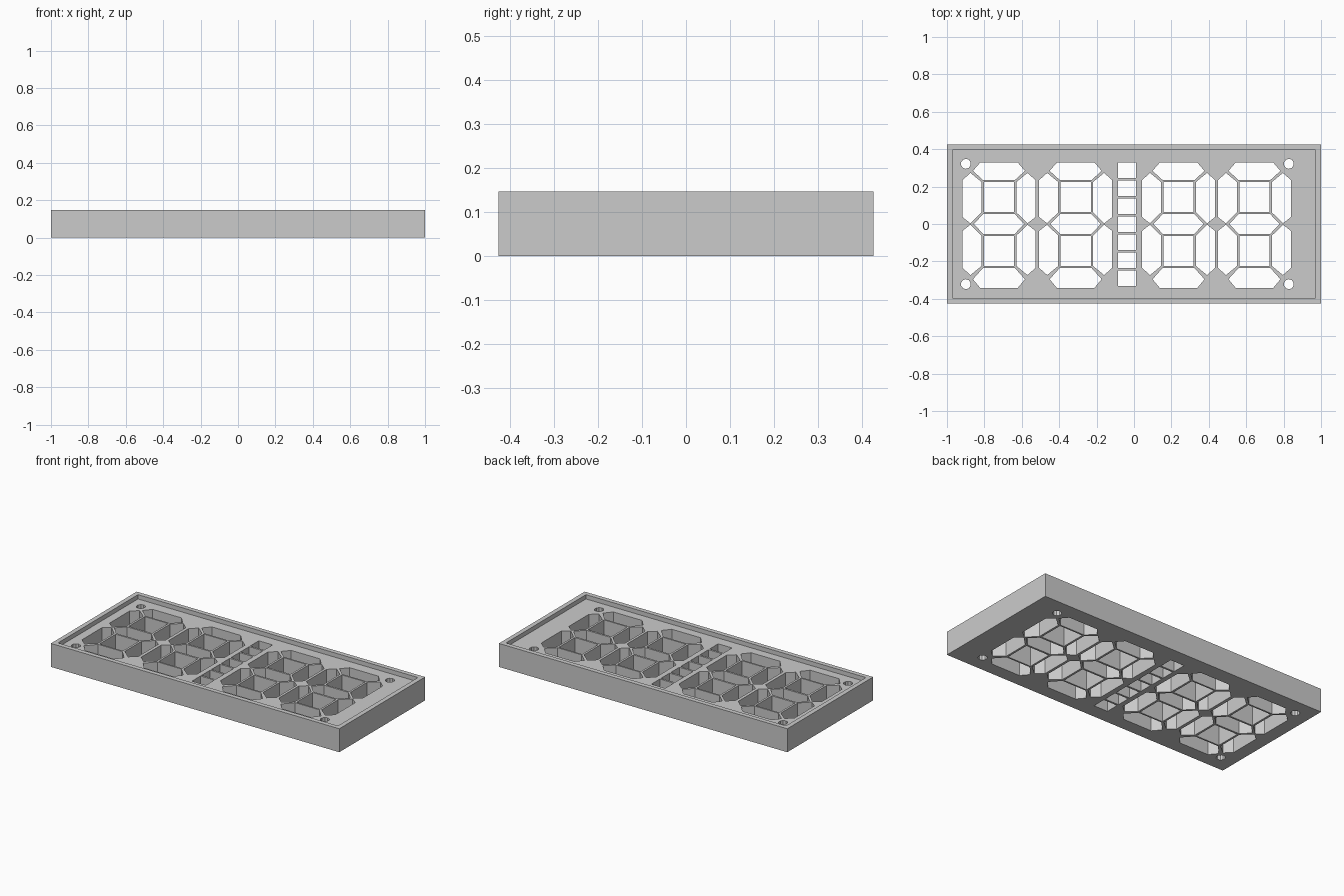
import bpy, bmesh
from math import sin, cos, pi
from mathutils import Matrix

cube = bpy.data.objects.get("Cube")
if cube:
    bpy.data.objects.remove(cube, do_unlink=True)

grey = bpy.data.materials.new("plain grey")
grey.use_nodes = True
COLOUR = (0.6, 0.6, 0.6, 1)
grey.diffuse_color = COLOUR
grey.node_tree.nodes["Principled BSDF"].inputs["Base Color"].default_value = COLOUR

WIDTH, DEPTH, HEIGHT = 2.0, 0.85, 0.147
RIM, RECESS = 0.029, 0.027


def finish(name, bm):
    bmesh.ops.recalc_face_normals(bm, faces=bm.faces[:])
    mesh = bpy.data.meshes.new(name)
    bm.to_mesh(mesh)
    bm.free()
    mesh.materials.append(grey)
    obj = bpy.data.objects.new(name, mesh)
    bpy.context.collection.objects.link(obj)
    return obj


def prism(bm, outline, z0=-0.1, z1=0.3):
    """Upright closed prism with the given plan outline."""
    low = [bm.verts.new((x, y, z0)) for x, y in outline]
    high = [bm.verts.new((x, y, z1)) for x, y in outline]
    bm.faces.new(low)
    bm.faces.new(high)
    for i in range(len(low)):
        bm.faces.new((low[i - 1], low[i], high[i], high[i - 1]))


def box(x0, x1, y0, y1):
    return [(x0, y0), (x1, y0), (x1, y1), (x0, y1)]


def subtract(target, cutter):
    cutter.hide_render = True
    mod = target.modifiers.new("cut", "BOOLEAN")
    mod.operation, mod.solver, mod.object = "DIFFERENCE", "EXACT", cutter
    bpy.context.view_layer.objects.active = target
    bpy.ops.object.modifier_apply(modifier=mod.name)
    bpy.data.objects.remove(cutter, do_unlink=True)


# Display frame: solid slab
bm = bmesh.new()
bmesh.ops.create_cube(bm, size=1, matrix=Matrix.Translation((0, 0, HEIGHT / 2))
                      @ Matrix.Diagonal((WIDTH, DEPTH, HEIGHT, 1)))
frame = finish("display_frame", bm)

# Shallow recess that leaves a raised rim
bm = bmesh.new()
hx, hy = WIDTH / 2 - RIM, DEPTH / 2 - RIM
prism(bm, box(-hx, hx, -hy, hy), z0=HEIGHT - RECESS)
subtract(frame, finish("recess_cutter", bm))

# Seven-segment openings, with a window inside each loop
bar = [(-0.1, 0.329), (0.1, 0.329), (0.139, 0.284),
       (0.084, 0.234), (-0.084, 0.234), (-0.139, 0.284)]
side = [(0.152, 0.273), (0.195, 0.235), (0.195, 0.037),
        (0.153, 0.004), (0.094, 0.061), (0.094, 0.225)]
middle = [(-0.135, 0), (-0.084, -0.053), (0.084, -0.053),
          (0.135, 0), (0.084, 0.053), (-0.084, 0.053)]
window = box(-0.081, 0.081, 0.065, 0.224)

cut = bmesh.new()
for cx in (-0.722, -0.312, 0.238, 0.644):
    prism(cut, [(cx + x, y) for x, y in middle])
    for sy in (1, -1):
        stretch = 1.04 if sy < 0 else 1     # lower bar is slightly deeper
        prism(cut, [(cx + x, sy * y * (stretch if y > 0.27 else 1)) for x, y in bar])
        prism(cut, [(cx + x, sy * y) for x, y in window])
        for sx in (1, -1):
            prism(cut, [(cx + sx * x, sy * y) for x, y in side])

# Central column of seven small windows
for i in range(7):
    y = 0.329 - i * 0.0963
    prism(cut, box(-0.086, 0.01, y - 0.084, y))

# Corner screw holes
for x in (-0.899, 0.828):
    for y in (-0.322, 0.322):
        prism(cut, [(x + 0.026 * sin(a * pi / 5), y + 0.027 * cos(a * pi / 5))
                    for a in range(10)])
subtract(frame, finish("opening_cutter", cut))
